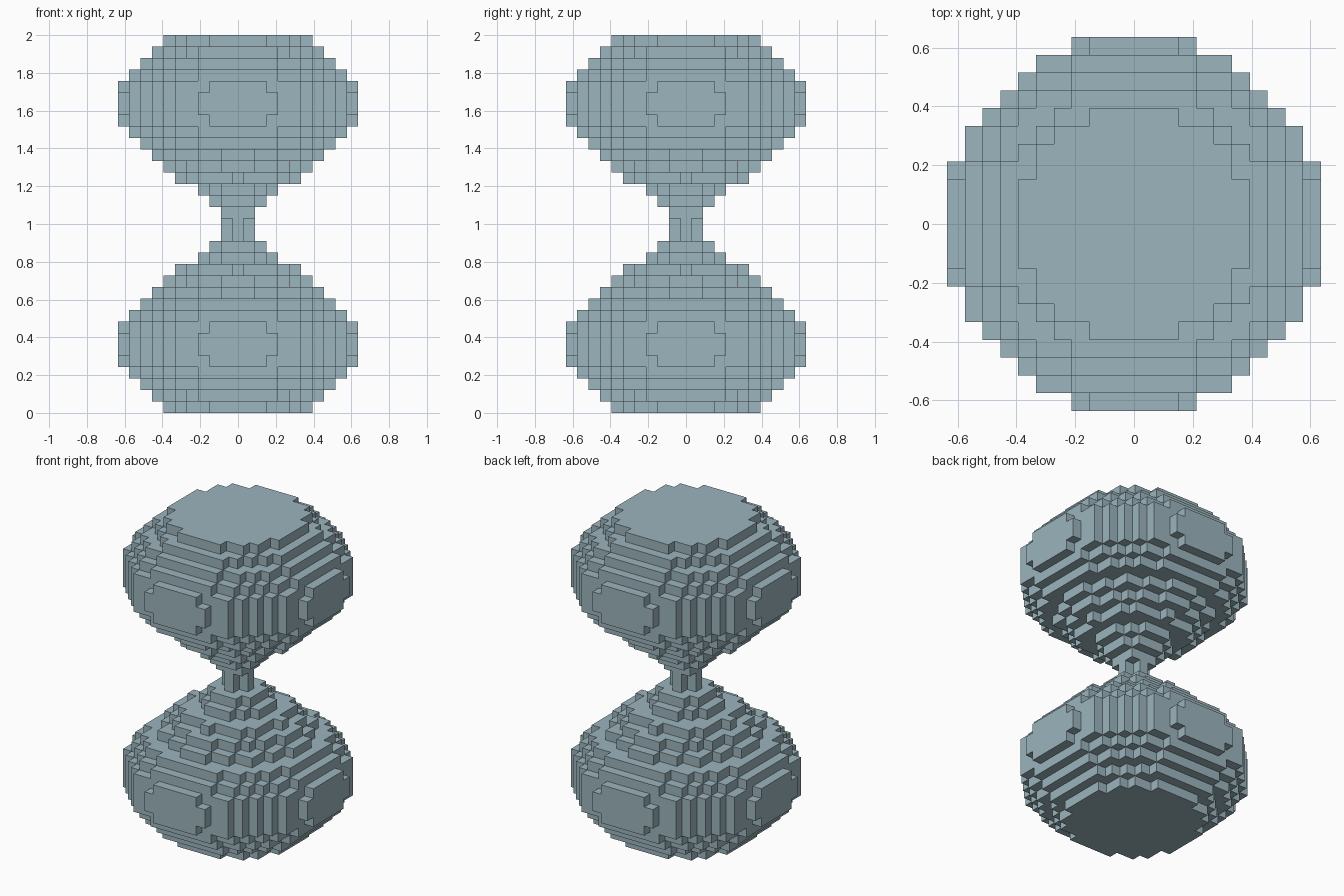
import bpy, bmesh
from mathutils import Vector

cube = bpy.data.objects.get("Cube")
if cube:
    bpy.data.objects.remove(cube, do_unlink=True)

LAYERS = 33
CELL = 2 / LAYERS
REACH = 11
# Radius of each stepped layer, in cells, from the base up to the waist
BULB = [6.5, 7.7, 8.7, 9.6, 10.3, 10.5, 10.5, 10.3, 9.6, 8.7, 7.2, 6.3, 5.05, 3.3, 2.5]
RADII = BULB + [1.1, 1.1, 1.5] + BULB[::-1]

glass = bpy.data.materials.new("pale_blue_grey")
glass.use_nodes = True
colour = (0.33, 0.46, 0.51, 1)
glass.diffuse_color = colour
glass.node_tree.nodes["Principled BSDF"].inputs["Base Color"].default_value = colour


def filled(x, y, k):
    return 0 <= k < LAYERS and x * x + y * y <= RADII[k] ** 2


def stepped_part(name, layers):
    """Build the outer skin of the cells in the given layers."""
    bm = bmesh.new()
    axes = [Vector((1, 0, 0)), Vector((0, 1, 0)), Vector((0, 0, 1))]
    span = range(-REACH, REACH + 1)
    for k in layers:
        for x in span:
            for y in span:
                if not filled(x, y, k):
                    continue
                centre = Vector((x, y, k + 0.5))
                for i in range(3):
                    for sign in (1, -1):
                        n = axes[i] * sign
                        if filled(x + n.x, y + n.y, int(k + n.z)):
                            continue
                        u, v = axes[(i + 1) % 3] / 2, axes[(i + 2) % 3] / 2 * sign
                        mid = centre + n / 2
                        corners = (mid - u - v, mid + u - v, mid + u + v, mid - u + v)
                        bm.faces.new([bm.verts.new(c * CELL) for c in corners])
    bmesh.ops.remove_doubles(bm, verts=bm.verts, dist=CELL / 100)
    mesh = bpy.data.meshes.new(name)
    bm.to_mesh(mesh)
    bm.free()
    mesh.materials.append(glass)
    bpy.context.collection.objects.link(bpy.data.objects.new(name, mesh))


waist = len(BULB)
stepped_part("lower_bulb", range(waist))
stepped_part("neck", range(waist, LAYERS - waist))
stepped_part("upper_bulb", range(LAYERS - waist, LAYERS))
